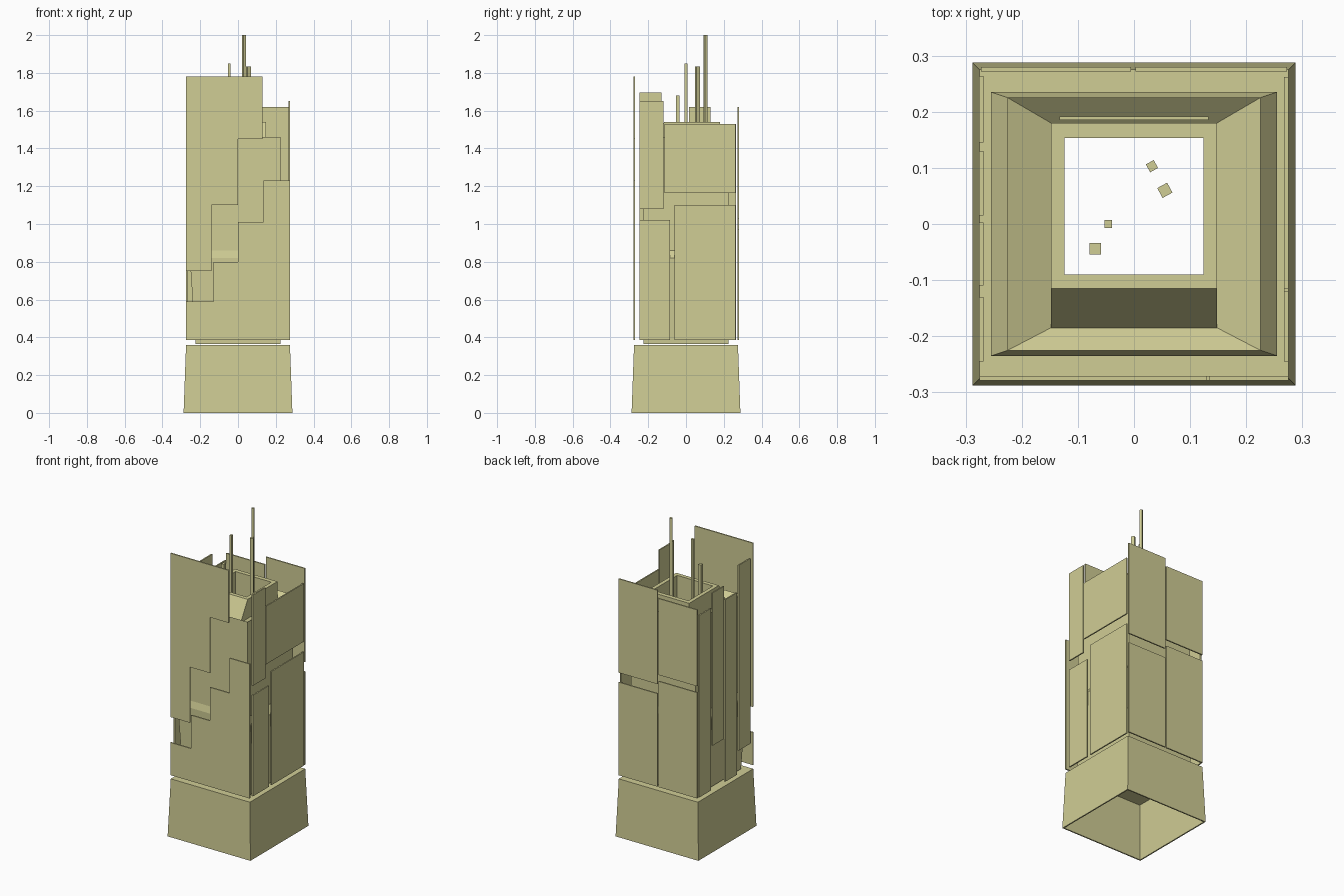
import bpy, bmesh
from mathutils import Matrix

cube = bpy.data.objects.get("Cube")
if cube:
    bpy.data.objects.remove(cube)

stone = bpy.data.materials.new("pale_sandstone")
stone.use_nodes = True
COLOUR = (0.63, 0.61, 0.30, 1)
stone.diffuse_color = COLOUR
stone.node_tree.nodes["Principled BSDF"].inputs["Base Color"].default_value = COLOUR


def finish(name, bm):
    bmesh.ops.recalc_face_normals(bm, faces=bm.faces)
    mesh = bpy.data.meshes.new(name)
    bm.to_mesh(mesh)
    bm.free()
    mesh.materials.append(stone)
    obj = bpy.data.objects.new(name, mesh)
    bpy.context.collection.objects.link(obj)
    return obj


def box(name, x0, x1, y0, y1, z0, z1, turn=0):
    bm = bmesh.new()
    bmesh.ops.create_cube(bm, size=1)
    place = Matrix.Translation(((x0 + x1) / 2, (y0 + y1) / 2, (z0 + z1) / 2))
    size = Matrix.Diagonal((x1 - x0, y1 - y0, z1 - z0, 1))
    bm.transform(place @ Matrix.Rotation(turn, 4, 'Z') @ size)
    return finish(name, bm)


def loft(name, rings):
    """Closed skin through rectangles given as (half width, front, back, height)."""
    bm = bmesh.new()
    loops = [[bm.verts.new(p) for p in ((-w, f, z), (w, f, z), (w, b, z), (-w, b, z))]
             for w, f, b, z in rings]
    for a, b in zip(loops, loops[1:] + loops[:1]):
        for i in range(4):
            j = (i + 1) % 4
            bm.faces.new((a[i], a[j], b[j], b[i]))
    return finish(name, bm)


def square(half, z):
    return (half, -half, half, z)


def shaft(z):
    return (0.124, -0.09, 0.153, z)


def front_plate(name, outline):
    bm = bmesh.new()
    face = bm.faces.new([bm.verts.new((x, -0.279, z)) for x, z in outline])
    new = bmesh.ops.extrude_face_region(bm, geom=[face])["geom"]
    bmesh.ops.translate(bm, vec=(0, 0.008, 0),
                        verts=[v for v in new if isinstance(v, bmesh.types.BMVert)])
    return finish(name, bm)


# Hollow tapered plinth
loft("plinth", [square(0.288, 0), square(0.275, 0.36), shaft(0.36),
                shaft(0.345), square(0.266, 0.345), square(0.28, 0)])

# Flared core, sunken roof and open rooftop shaft
loft("core", [shaft(0.365), square(0.225, 0.365), (0.255, -0.235, 0.235, 0.82),
              square(0.225, 0.86), square(0.225, 1.46), (0.148, -0.185, 0.18, 1.42),
              (0.148, -0.115, 0.18, 1.54), shaft(1.54)])
box("roof_back_plate", -0.133, 0.133, 0.185, 0.192, 1.38, 1.52)

# Stepped front cladding
front_plate("front_upper_cladding", [
    (-0.275, 1.78), (-0.275, 0.75), (-0.14, 0.75), (-0.14, 1.10),
    (0, 1.10), (0, 1.45), (0.13, 1.45), (0.13, 1.78)])
front_plate("front_lower_cladding", [
    (-0.275, 0.385), (0.275, 0.385), (0.275, 1.23), (0.135, 1.23), (0.135, 1.01),
    (0, 1.01), (0, 0.80), (-0.13, 0.80), (-0.13, 0.59), (-0.275, 0.59)])

# Side cladding: front edge, back edge, bottom, top
for i, (y0, y1, z0, z1) in enumerate([
        (-0.245, -0.12, 1.08, 1.65), (-0.115, 0.262, 1.165, 1.53),
        (-0.245, -0.085, 0.385, 1.02), (-0.06, 0.262, 0.385, 1.10)]):
    box(f"left_side_cladding_{i + 1}", 0.267, 0.275, y0, y1, z0, z1)
for i, (y0, y1, z0, z1) in enumerate([
        (0.145, 0.264, 0.385, 1.53), (0.015, 0.13, 0.66, 1.62),
        (-0.11, 0.003, 0.385, 1.53), (-0.245, -0.13, 0.53, 1.695)]):
    box(f"right_side_cladding_{i + 1}", -0.276, -0.268, y0, y1, z0, z1)

# Back cladding: two columns, each split in two
for i, (x0, x1, z0, z1) in enumerate([
        (0.003, 0.273, 0.385, 0.97), (0.003, 0.273, 1.03, 1.62),
        (-0.273, -0.005, 0.385, 1.05), (-0.273, -0.005, 1.09, 1.57)]):
    box(f"back_cladding_{i + 1}", x0, x1, 0.272, 0.28, z0, z1)

# Rooftop masts: position, half thickness, top, turn
for i, (x, y, r, top, turn) in enumerate([
        (0.032, 0.103, 0.008, 2.0, 0.5), (0.055, 0.06, 0.01, 1.835, 0.5),
        (-0.046, 0, 0.007, 1.85, 0), (-0.069, -0.044, 0.01, 1.68, 0)]):
    box(f"mast_{i + 1}", x - r, x + r, y - r, y + r, 1.46, top, turn)
